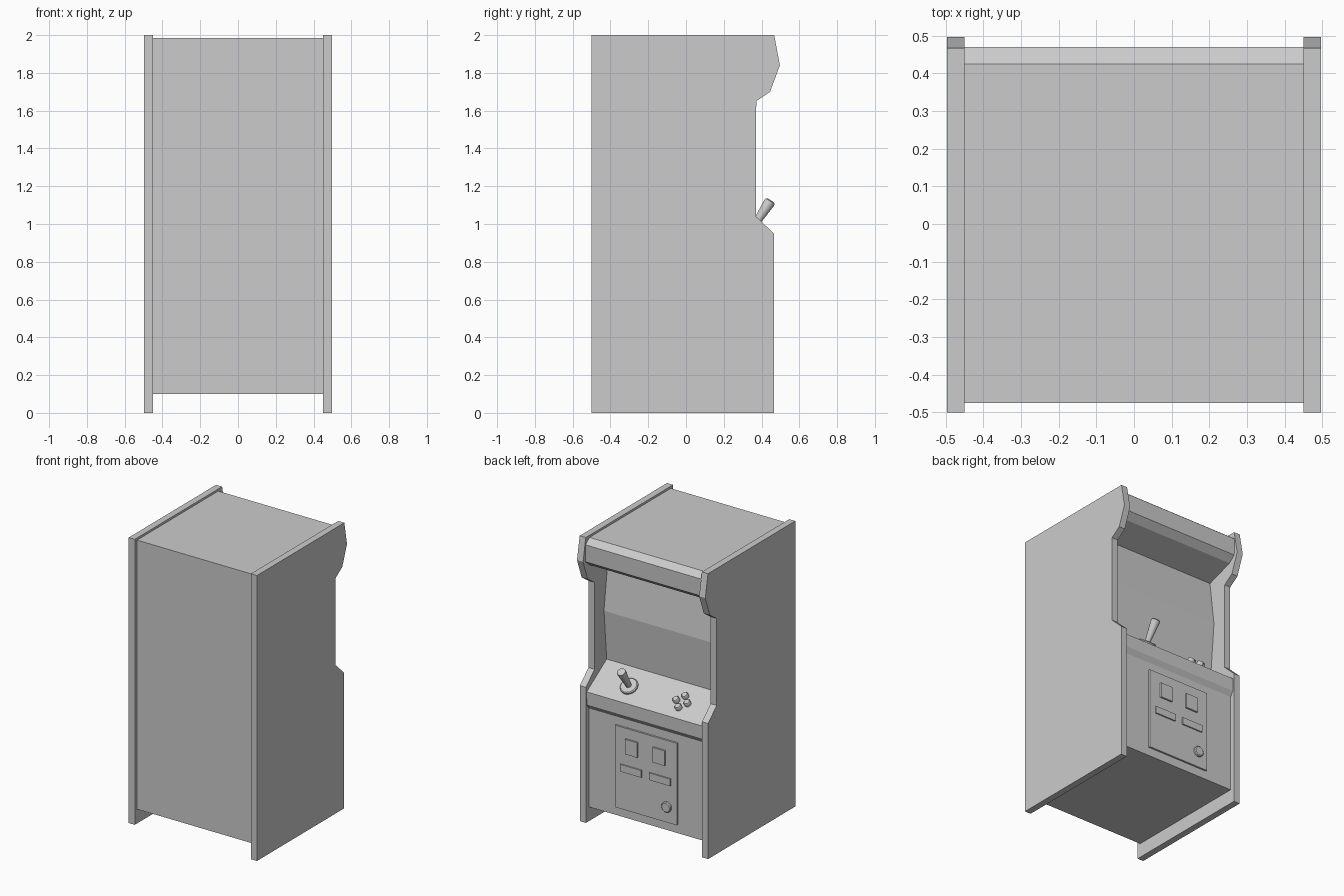
import bpy, bmesh, math
from mathutils import Matrix, Vector

if "Cube" in bpy.data.objects:
    bpy.data.objects.remove(bpy.data.objects["Cube"])


def make(name, bm, smooth=False):
    bmesh.ops.recalc_face_normals(bm, faces=bm.faces)
    me = bpy.data.meshes.new(name)
    bm.to_mesh(me)
    bm.free()
    ob = bpy.data.objects.new(name, me)
    bpy.context.collection.objects.link(ob)
    if smooth:
        bpy.ops.object.select_all(action='DESELECT')
        ob.select_set(True)
        bpy.context.view_layer.objects.active = ob
        bpy.ops.object.shade_smooth_by_angle(angle=math.radians(40))
    return ob


def prism(name, profile, x0, x1):
    """Extrude a (y, z) profile along x."""
    bm = bmesh.new()
    face = bm.faces.new([bm.verts.new((x0, y, z)) for y, z in profile])
    ext = bmesh.ops.extrude_face_region(bm, geom=[face])["geom"]
    bmesh.ops.translate(bm, vec=(x1 - x0, 0, 0),
                        verts=[v for v in ext if isinstance(v, bmesh.types.BMVert)])
    return make(name, bm)


def plate(name, x, z, w, h, y0, y1):
    return prism(name, [(y0, z - h / 2), (y1, z - h / 2), (y1, z + h / 2), (y0, z + h / 2)],
                 x - w / 2, x + w / 2)


def turned(name, rings, matrix, sides=20):
    """Stack of (radius, height) rings around local z, capped."""
    bm = bmesh.new()
    loops = [[bm.verts.new((r * math.cos(2 * math.pi * i / sides),
                            r * math.sin(2 * math.pi * i / sides), h)) for i in range(sides)]
             for r, h in rings]
    for a, b in zip(loops, loops[1:]):
        for i in range(sides):
            j = (i + 1) % sides
            bm.faces.new((a[i], a[j], b[j], b[i]))
    bm.faces.new(loops[0][::-1])
    bm.faces.new(loops[-1])
    bm.transform(matrix)
    return make(name, bm, True)


# Side panels
side = [(-0.5, 0), (0.465, 0), (0.465, 0.95), (0.37, 1.04), (0.372, 1.65),
        (0.445, 1.70), (0.497, 1.84), (0.467, 2.0), (-0.5, 2.0)]
for label, s in (("left", -1), ("right", 1)):
    prism(label + "_side_panel", side, s * 0.45, s * 0.497)

# Body: back, top, marquee, screen, control panel and front in one profile
deck_front, deck_back = Vector((0.457, 0.915)), Vector((0.235, 1.06))
prism("cabinet_body", [
    (-0.475, 0.1), (-0.475, 1.985), (0.425, 1.985), (0.47, 1.95), (0.468, 1.83),
    (0.42, 1.79), (0.225, 1.725), (0.265, 1.41), tuple(deck_back), tuple(deck_front),
    (0.455, 0.825), (0.432, 0.79), (0.432, 0.1)], -0.45, 0.45)

# Control deck frame: local z is the deck normal
slope = (deck_back - deck_front)
tilt = math.atan2(slope.y, -slope.x)


def on_deck(x, y):
    z = deck_front.y + (y - deck_front.x) * slope.y / slope.x
    return Matrix.Translation((x, y, z)) @ Matrix.Rotation(-tilt, 4, 'X')


# Joystick
turned("joystick_base", [(0.06, -0.01), (0.06, 0.01), (0.054, 0.016)], on_deck(0.19, 0.355))
turned("joystick_stick", [(0.017, 0), (0.03, 0.155), (0.028, 0.166), (0.018, 0.172)],
       on_deck(0.19, 0.355))

# Four buttons in a diamond
for i, (dx, dy) in enumerate([(0.043, 0), (-0.043, 0), (0, 0.038), (0, -0.038)]):
    turned(f"button_{i + 1}", [(0.023, -0.01), (0.023, 0.02), (0.017, 0.028)],
           on_deck(-0.22 + dx, 0.355 + dy), 16)

# Coin door with slots, return trays and lock
plate("coin_door", 0, 0.447, 0.48, 0.574, 0.42, 0.445)
for label, s in (("left", -1), ("right", 1)):
    plate(label + "_coin_slot", s * 0.106, 0.61, 0.095, 0.105, 0.435, 0.457)
    plate(label + "_coin_return", s * 0.112, 0.45, 0.165, 0.05, 0.435, 0.454)
turned("door_lock", [(0.036, 0), (0.036, 0.022), (0.03, 0.027)],
       Matrix.Translation((-0.165, 0.435, 0.27)) @ Matrix.Rotation(-math.pi / 2, 4, 'X'))
